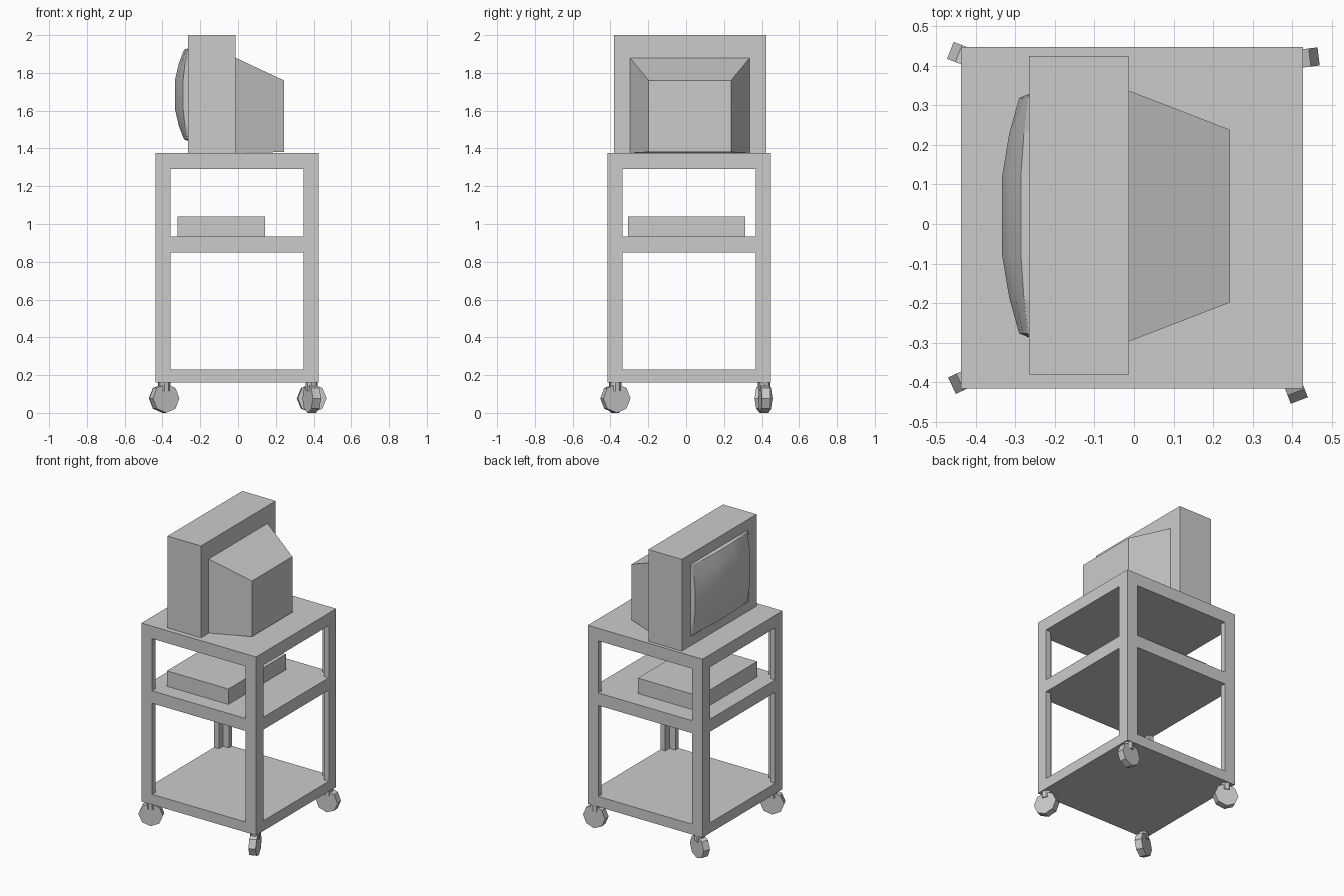
import bpy, bmesh, math
from mathutils import Matrix, Vector

if "Cube" in bpy.data.objects:
    bpy.data.objects.remove(bpy.data.objects["Cube"])


def make(name, verts, faces):
    me = bpy.data.meshes.new(name)
    me.from_pydata(verts, [], faces)
    bm = bmesh.new()
    bm.from_mesh(me)
    bmesh.ops.recalc_face_normals(bm, faces=bm.faces)
    bm.to_mesh(me)
    bm.free()
    ob = bpy.data.objects.new(name, me)
    bpy.context.collection.objects.link(ob)
    return ob


def loft(name, a, b):
    """Closed solid between two matching outlines."""
    n = len(a)
    faces = [tuple(range(n)), tuple(range(n, 2 * n))]
    faces += [(i, (i + 1) % n, n + (i + 1) % n, n + i) for i in range(n)]
    return make(name, a + b, faces)


def prism(name, outline, z0, z1):
    return loft(name, [(x, y, z0) for x, y in outline], [(x, y, z1) for x, y in outline])


def box(name, x0, x1, y0, y1, z0, z1):
    return prism(name, [(x0, y0), (x1, y0), (x1, y1), (x0, y1)], z0, z1)


X0, X1, Y0, Y1 = -0.437, 0.427, -0.415, 0.447

# Cart shelves
for name, z0, z1 in (("bottom_shelf", 0.16, 0.23), ("middle_shelf", 0.85, 0.935),
                     ("top_shelf", 1.29, 1.375)):
    box(name, X0, X1, Y0, Y1, z0, z1)

# Angle-iron legs between the shelves
W, T = 0.08, 0.035
ell = [(0, 0), (W, 0), (W, T), (T, T), (T, W), (0, W)]
for x, sx in ((X0, 1), (X1, -1)):
    for y, sy in ((Y0, 1), (Y1, -1)):
        outline = [(x + sx * p, y + sy * q) for p, q in ell]
        prism("lower_leg", outline, 0.23, 0.85)
        prism("upper_leg", outline, 0.935, 1.29)


# Casters, each swivelled differently
def cylinder(name, r, h, sides, matrix):
    bm = bmesh.new()
    bmesh.ops.create_cone(bm, cap_ends=True, segments=sides, radius1=r, radius2=r,
                          depth=h, matrix=matrix)
    me = bpy.data.meshes.new(name)
    bm.to_mesh(me)
    bm.free()
    bpy.context.collection.objects.link(bpy.data.objects.new(name, me))


R = 0.077
for x, y, angle in ((-0.392, 0.411, 159), (0.39, 0.414, 7),
                    (-0.39, -0.376, 205), (0.39, -0.374, -69)):
    place = Matrix.Translation((x, y, R)) @ Matrix.Rotation(math.radians(angle), 4, 'Z')
    cylinder("caster_wheel", R, 0.046, 8, place @ Matrix.Rotation(math.pi / 2, 4, 'X'))
    cylinder("caster_stem", 0.032, 0.05, 8, Matrix.Translation((x, y, 0.14)))

# Player box on the middle shelf
box("video_player", -0.32, 0.143, -0.308, 0.313, 0.935, 1.04)

# Television cabinet and tapered back
box("television_cabinet", -0.265, -0.013, -0.38, 0.424, 1.375, 2.0)


def rect(x, y0, y1, z0, z1):
    return [(x, y0, z0), (x, y1, z0), (x, y1, z1), (x, y0, z1)]


loft("television_back", rect(-0.013, -0.297, 0.337, 1.376, 1.88),
     rect(0.243, -0.198, 0.238, 1.381, 1.76))

# Bulging screen with a straight-sided rim
steps = [-1, -0.7, -0.33, 0.33, 0.7, 1]
n = len(steps)
CY, CZ, FX = 0.021, 1.685, -0.265
verts, faces = [], []
for u in steps:
    for v in steps:
        d = 0.08 - 0.052 * u * u - 0.057 * v * v + 0.032 * u * u * v * v
        verts.append((FX - d, CY + 0.297 * u, CZ + 0.237 * v))
for i in range(n - 1):
    for j in range(n - 1):
        a = i * n + j
        faces.append((a, a + n, a + n + 1, a + 1))
make("screen", verts, faces)
ring = ([i * n for i in range(n)] + [(n - 1) * n + j for j in range(1, n)]
        + [i * n + n - 1 for i in range(n - 2, -1, -1)] + list(range(n - 2, 0, -1)))
inner = [verts[k] for k in ring]
outer = [(FX, CY + (y - CY) * 1.037, CZ + (z - CZ) * 1.034) for _, y, z in inner]
m = len(ring)
rim = make("screen_rim", inner + outer,
           [(i, (i + 1) % m, m + (i + 1) % m, m + i) for i in range(m)])

# Outward normals and smooth shading on the glass
glass = bpy.data.objects["screen"].data
if glass.polygons[0].normal.x > 0:
    glass.flip_normals()
for p in glass.polygons:
    p.use_smooth = True
top = max(rim.data.polygons, key=lambda p: p.center.z)
if top.normal.z < 0:
    rim.data.flip_normals()
